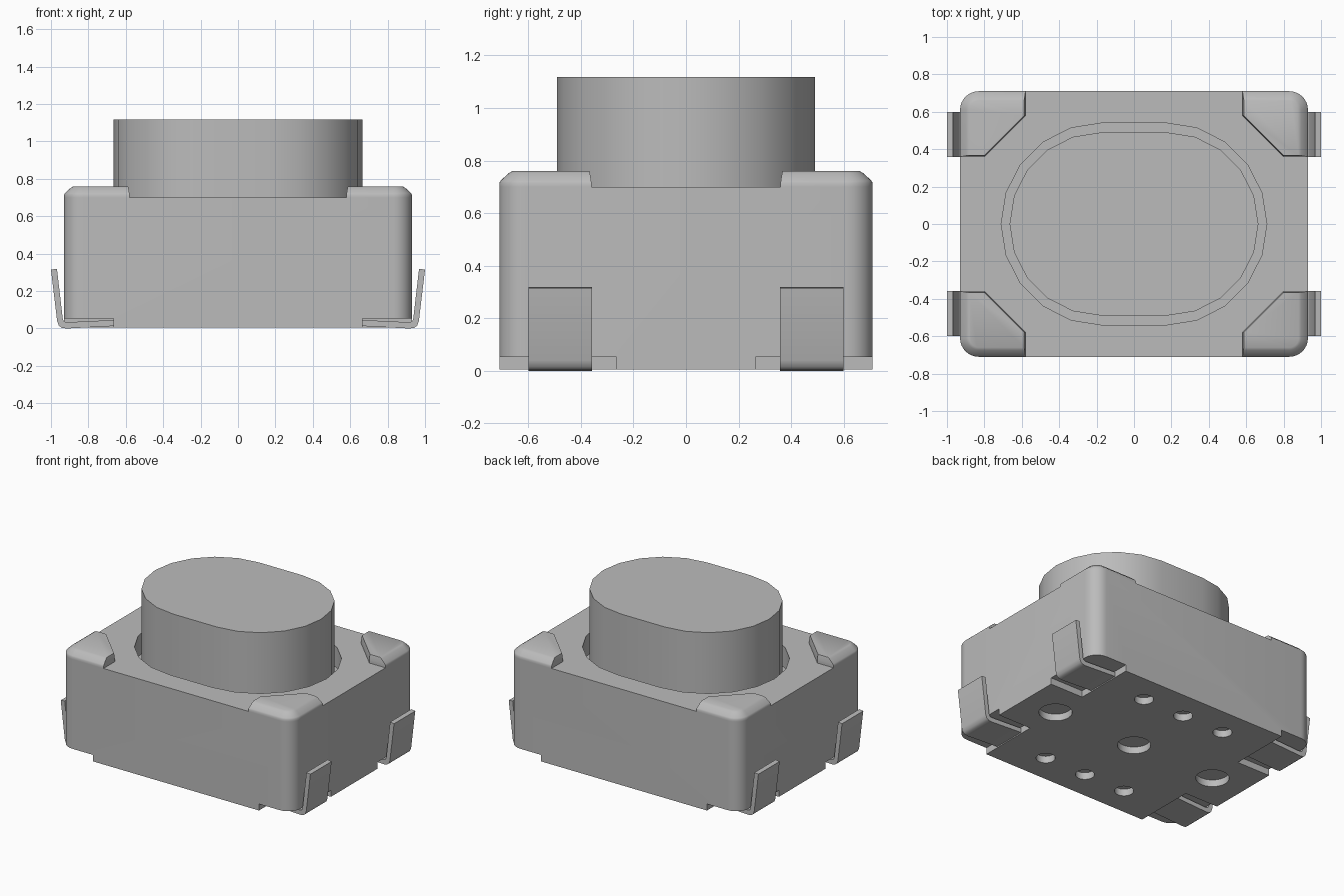
import bpy, bmesh, math

if "Cube" in bpy.data.objects:
    bpy.data.objects.remove(bpy.data.objects["Cube"], do_unlink=True)

grey = bpy.data.materials.new("plain grey")
grey.use_nodes = True
GREY = (0.5, 0.5, 0.5, 1.0)
grey.diffuse_color = GREY
for node in grey.node_tree.nodes:
    if node.type == "BSDF_PRINCIPLED":
        node.inputs["Base Color"].default_value = GREY


def loft(bm, rings):
    """Closed solid through matching rings of 3D points."""
    vs = [[bm.verts.new(p) for p in ring] for ring in rings]
    n = len(vs[0])
    faces = [bm.faces.new(vs[0][::-1]), bm.faces.new(vs[-1])]
    for a, b in zip(vs, vs[1:]):
        for i in range(n):
            j = (i + 1) % n
            faces.append(bm.faces.new((a[i], a[j], b[j], b[i])))
    bmesh.ops.recalc_face_normals(bm, faces=faces)


def prism(bm, outline, z0, z1):
    loft(bm, [[(x, y, z) for x, y in outline] for z in (z0, z1)])


def make(name, bm):
    mesh = bpy.data.meshes.new(name)
    bm.to_mesh(mesh)
    bm.free()
    ob = bpy.data.objects.new(name, mesh)
    bpy.context.collection.objects.link(ob)
    mesh.materials.append(grey)
    return ob


def activate(ob):
    bpy.ops.object.select_all(action="DESELECT")
    ob.select_set(True)
    bpy.context.view_layer.objects.active = ob


def smooth(ob, angle=32):
    activate(ob)
    bpy.ops.object.shade_smooth_by_angle(angle=math.radians(angle))


def mirror_xy(ob):
    mod = ob.modifiers.new("four corners", "MIRROR")
    mod.use_axis = (True, True, False)
    mod.use_mirror_merge = False


def arc(cx, cy, r, a0, a1, n):
    angles = [math.radians(a0 + (a1 - a0) * i / n) for i in range(n + 1)]
    return [(cx + r * math.cos(a), cy + r * math.sin(a)) for a in angles]


def stadium(half, r):
    return arc(half, 0, r, -90, 90, 10) + arc(-half, 0, r, 90, 270, 10)


W, D, R = 0.93, 0.71, 0.10      # half width, half depth, corner radius
BASE, DECK, TOP = 0.005, 0.70, 0.76

# Housing: rounded block
bm = bmesh.new()
outline = []
for sx, sy, a in ((1, 1, 0), (-1, 1, 90), (-1, -1, 180), (1, -1, 270)):
    outline += arc(sx * (W - R), sy * (D - R), R, a, a + 90, 8)
prism(bm, outline, BASE, DECK)
housing = make("housing", bm)

# Cutter: button well, corner notches and shallow underside holes
bm = bmesh.new()
prism(bm, stadium(0.17, 0.54), 0.55, 0.9)
for sx in (-1, 1):
    for sy in (-1, 1):
        x0, x1, y0, y1 = sx * 0.665, sx * 1.1, sy * 0.265, sy * 0.9
        prism(bm, [(x0, y0), (x1, y0), (x1, y1), (x0, y1)], -0.1, 0.052)
holes = [(x, 0, 0.11) for x in (-0.67, 0, 0.67)]
holes += [(x, y, 0.063) for x in (-0.335, 0, 0.335) for y in (-0.5, 0.5)]
for x, y, r in holes:
    prism(bm, arc(x, y, r, 0, 345, 23), -0.1, 0.055)
cutter = make("housing_cutter", bm)
cutter.hide_render = True

mod = housing.modifiers.new("cut", "BOOLEAN")
mod.operation = "DIFFERENCE"
mod.solver = "EXACT"
mod.object = cutter
activate(housing)
bpy.ops.object.modifier_apply(modifier=mod.name)
bpy.data.objects.remove(cutter, do_unlink=True)
smooth(housing)

# Push button: oval with straight middle
bm = bmesh.new()
prism(bm, stadium(0.175, 0.49), 0.53, 1.118)
smooth(make("button", bm))


# Raised corner pads with chamfered outer edges
def pad_ring(z, inset):
    i, e = inset, inset * 0.15
    pts = [(0.80, 0.36 + e), (W - i, 0.36 + e)]
    pts += arc(W - R, D - R, R - i, 0, 90, 8)
    pts += [(0.58 + e, D - i), (0.58 + e, 0.58)]
    return [(x, y, z) for x, y in pts]


bm = bmesh.new()
loft(bm, [pad_ring(z, i) for z, i in
          ((DECK, 0), (0.715, 0), (0.724, 0.005), (0.752, 0.036), (TOP, 0.05))])
pads = make("corner_pads", bm)
smooth(pads)
mirror_xy(pads)

# Bent sheet terminals at the four corners
profile = [(0.665, 0.013), (0.915, 0.0), (0.942, 0.003), (0.958, 0.015),
           (0.967, 0.04), (1.0, 0.315), (0.968, 0.319), (0.937, 0.052),
           (0.931, 0.039), (0.918, 0.033), (0.665, 0.045)]
bm = bmesh.new()
loft(bm, [[(x, y, z) for x, z in profile] for y in (0.357, 0.60)])
terminals = make("terminals", bm)
smooth(terminals, 50)
mirror_xy(terminals)
